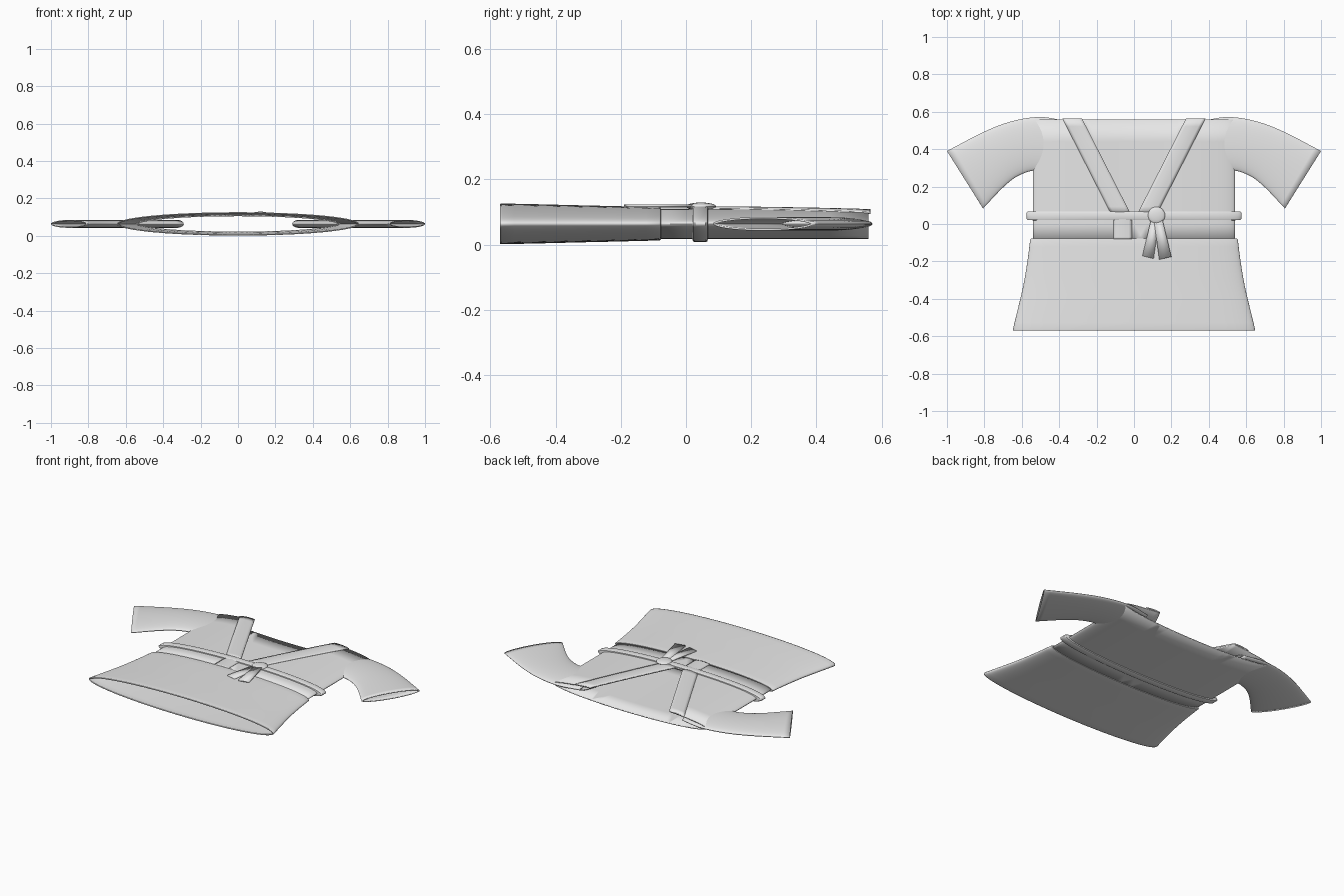
import bpy, bmesh, math
from mathutils import Vector

if "Cube" in bpy.data.objects:
    bpy.data.objects.remove(bpy.data.objects["Cube"])

ZC = 0.0635          # mid height of the flat-lying garment
TA, TB = 0.54, 0.047  # torso half width and half depth

cloth = bpy.data.materials.new("light_grey_cloth")
cloth.diffuse_color = (0.8, 0.8, 0.8, 1)
cloth.use_nodes = True
cloth.node_tree.nodes["Principled BSDF"].inputs["Base Color"].default_value = cloth.diffuse_color


def finish(name, bm, thick=0, offset=-1, angle=40):
    bmesh.ops.recalc_face_normals(bm, faces=bm.faces)
    me = bpy.data.meshes.new(name)
    bm.to_mesh(me)
    bm.free()
    ob = bpy.data.objects.new(name, me)
    bpy.context.collection.objects.link(ob)
    me.materials.append(cloth)
    if thick:
        s = ob.modifiers.new("thickness", "SOLIDIFY")
        s.thickness, s.offset = thick, offset
    bpy.ops.object.select_all(action='DESELECT')
    ob.select_set(True)
    bpy.context.view_layer.objects.active = ob
    bpy.ops.object.shade_smooth_by_angle(angle=math.radians(angle))
    return ob


def loft(rows, closed=True):
    """Skin a list of point rows."""
    bm = bmesh.new()
    vs = [[bm.verts.new(p) for p in r] for r in rows]
    n = len(rows[0])
    for a, b in zip(vs, vs[1:]):
        for i in range(n if closed else n - 1):
            j = (i + 1) % n
            bm.faces.new((a[i], a[j], b[j], b[i]))
    return bm


def ring(y, a, b, n=96):
    return [(a * math.cos(2 * math.pi * i / n), y,
             ZC + b * math.sin(2 * math.pi * i / n)) for i in range(n)]


def front_z(x):
    return ZC + TB * math.sqrt(max(0, 1 - (x / TA) ** 2))


def v_edge(y):
    return 0.03 + (y - 0.07) * 0.25 / 0.49


def spline(pts, steps=6):
    """Catmull-Rom through the points."""
    P = [Vector(p) for p in pts]
    P = [2 * P[0] - P[1]] + P + [2 * P[-1] - P[-2]]
    out = []
    for k in range(1, len(P) - 2):
        a, b, c, d = P[k - 1:k + 3]
        for s in range(steps):
            t = s / steps
            out.append(0.5 * (2 * b + (c - a) * t + (2 * a - 5 * b + 4 * c - d) * t * t
                              + (3 * b - a - 3 * c + d) * t ** 3))
    return out + [P[-2]]


# torso tube with a V neck cut out of its front
ys = [-0.1, 0.0, 0.07, 0.2, 0.32, 0.44, 0.56]
bm = loft([ring(y, TA, TB) for y in ys])
for s in (-1, 1):
    bmesh.ops.bisect_plane(bm, geom=bm.verts[:] + bm.edges[:] + bm.faces[:],
                           plane_co=(s * 0.03, 0.07, 0), plane_no=(s * 0.49, -0.25, 0))
cut = []
for f in bm.faces:
    c = f.calc_center_median()
    if c.z > ZC and c.y > 0.07 and abs(c.x) < v_edge(c.y):
        cut.append(f)
bmesh.ops.delete(bm, geom=cut, context='FACES')
finish("torso", bm, 0.006)

# flared skirt
prof = spline([(-0.083, 0.555, 0.051), (-0.2, 0.57, 0.054), (-0.33, 0.592, 0.057),
               (-0.45, 0.62, 0.06), (-0.565, 0.648, 0.0625)], 3)
rows = [(-0.077, 0.538, 0.046), (-0.078, 0.55, 0.05)] + [tuple(p) for p in prof]
rows += [(-0.57, 0.646, 0.0615)]
finish("skirt", loft([ring(*r) for r in rows]), 0.006)

# belt: rounded band
rows = [(0.02, 0.54, 0.045), (0.021, 0.568, 0.053), (0.027, 0.575, 0.056),
        (0.06, 0.575, 0.056), (0.066, 0.568, 0.053), (0.067, 0.54, 0.045)]
finish("belt", loft([ring(*r) for r in rows]))

# sleeves: flat elliptical tubes between a top and an underarm curve
top = spline([(0.36, 0.55), (0.5, 0.572), (0.65, 0.55), (0.8, 0.494), (1.0, 0.39)])
low = spline([(0.29, 0.27), (0.5, 0.288), (0.604, 0.265), (0.69, 0.205), (0.807, 0.083)])
for s, side in ((-1, "left"), (1, "right")):
    rows = []
    for t, l in zip(top, low):
        m, h = (t + l) / 2, (t - l) / 2
        rows.append([(s * (m.x + h.x * math.cos(a)), m.y + h.y * math.cos(a),
                      ZC + 0.021 * math.sin(a))
                     for a in (2 * math.pi * i / 40 for i in range(40))])
    finish("sleeve_" + side, loft(rows), 0.006)


def band(name, pos, y0, y1):
    """Slightly raised strip following the torso front; pos(y) gives its x limits."""
    rows = []
    for i in range(13):
        y = y0 + (y1 - y0) * i / 12
        a, b = pos(y)
        row = []
        for k in range(7):
            x = a + (b - a) * k / 6
            row.append((x, y, front_z(x) + 0.004 * math.sin(math.pi * k / 6)))
        rows.append(row)
    finish(name, loft(rows, False), 0.007, 0)


# lapels along the V and the overlap below the belt
for s, side in ((-1, "left"), (1, "right")):
    band("lapel_" + side,
         lambda y: (s * (v_edge(y) - 0.004), s * (v_edge(y) + 0.1)), 0.05, 0.565)
band("front_overlap", lambda y: (-0.11, -0.012), -0.08, 0.03)

# knot: flattened ball
bm = bmesh.new()
bmesh.ops.create_uvsphere(bm, u_segments=24, v_segments=12, radius=0.046)
bmesh.ops.scale(bm, vec=(1, 1, 0.26), verts=bm.verts)
bmesh.ops.translate(bm, vec=(0.12, 0.046, 0.117), verts=bm.verts)
finish("belt_knot", bm)

# belt tails
tails = {"belt_tail_left": [(0.095, 0.04), (0.135, 0.03), (0.105, -0.185), (0.045, -0.17)],
         "belt_tail_right": [(0.105, 0.03), (0.148, 0.04), (0.2, -0.175), (0.135, -0.19)]}
for i, (name, pts) in enumerate(tails.items()):
    bm = bmesh.new()
    bm.faces.new([bm.verts.new((x, y, 0.117 + 0.002 * i)) for x, y in pts])
    finish(name, bm, 0.008, 0)
